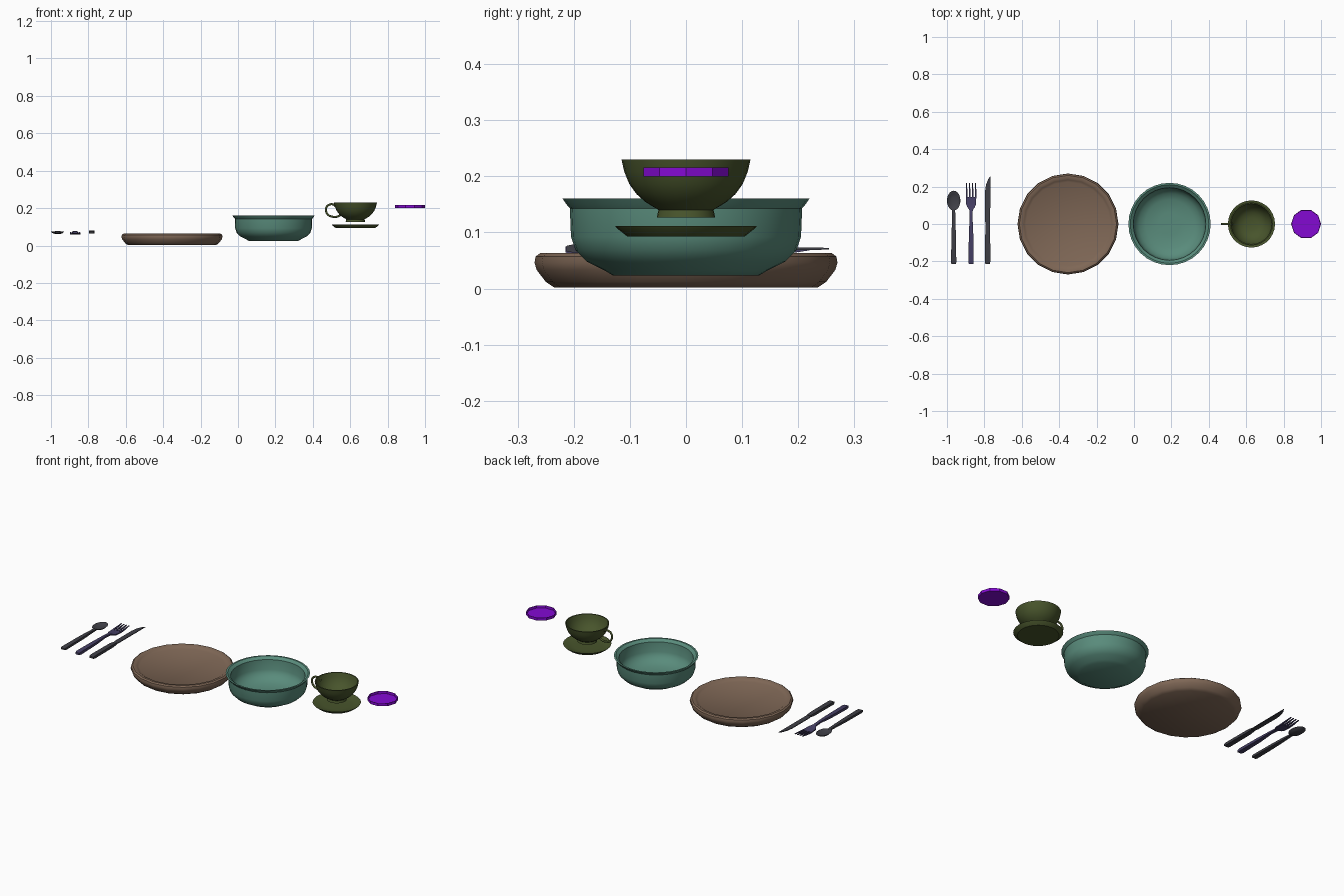
import bpy, bmesh, math


def material(name, rgb):
    m = bpy.data.materials.new(name)
    m.diffuse_color = (*rgb, 1)
    return m


CLAY = material("clay", (0.21, 0.135, 0.092))
TEAL = material("teal", (0.10, 0.26, 0.20))
OLIVE = material("olive", (0.065, 0.09, 0.025))
PURPLE = material("purple", (0.23, 0.003, 0.65))
STEEL = material("steel", (0.05, 0.05, 0.062))
BLUED = material("blued", (0.06, 0.05, 0.13))


def finish(name, bm, mat, angle=35):
    bmesh.ops.recalc_face_normals(bm, faces=bm.faces)
    me = bpy.data.meshes.new(name)
    bm.to_mesh(me)
    bm.free()
    me.shade_smooth()
    me.set_sharp_from_angle(angle=math.radians(angle))
    me.materials.append(mat)
    ob = bpy.data.objects.new(name, me)
    bpy.context.collection.objects.link(ob)
    return ob


def lathe(name, profile, sides, mat, x, y=0, sx=1, sy=1, angle=35):
    """Spin (radius, z) points, closing both ends with flat caps."""
    bm = bmesh.new()
    rings = []
    for r, z in profile:
        rings.append([bm.verts.new((x + sx * r * math.cos(2 * math.pi * i / sides),
                                    y + sy * r * math.sin(2 * math.pi * i / sides), z))
                      for i in range(sides)])
    for a, b in zip(rings, rings[1:]):
        for i in range(sides):
            j = (i + 1) % sides
            bm.faces.new((a[i], a[j], b[j], b[i]))
    bm.faces.new(rings[0])
    bm.faces.new(rings[-1])
    return finish(name, bm, mat, angle)


def strip(name, sections, mat):
    """Loft a rectangular bar through (y, x_left, x_right, z_low, z_high)."""
    bm = bmesh.new()
    rings = [[bm.verts.new(p) for p in ((l, y, lo), (r, y, lo), (r, y, hi), (l, y, hi))]
             for y, l, r, lo, hi in sections]
    for a, b in zip(rings, rings[1:]):
        for i in range(4):
            j = (i + 1) % 4
            bm.faces.new((a[i], a[j], b[j], b[i]))
    bm.faces.new(rings[0])
    bm.faces.new(rings[-1])
    return finish(name, bm, mat)


def around(x, rows):
    return [(y, x - w, x + w, lo, hi) for y, w, lo, hi in rows]


# Plate with a rounded outer wall
lathe("plate", [(0.235, 0.002), (0.25, 0.012), (0.266, 0.033), (0.27, 0.046),
                (0.268, 0.057), (0.26, 0.063), (0.245, 0.062), (0.236, 0.056),
                (0.225, 0.05)], 20, CLAY, -0.353)

# Deep bowl with a flared lip
lathe("bowl", [(0.13, 0.023), (0.145, 0.032), (0.177, 0.048), (0.197, 0.068),
               (0.205, 0.092), (0.207, 0.143), (0.213, 0.15), (0.22, 0.16),
               (0.21, 0.16), (0.194, 0.147), (0.19, 0.092), (0.182, 0.072),
               (0.163, 0.054), (0.13, 0.038), (0.06, 0.034)], 32, TEAL, 0.19)

# Saucer
lathe("saucer", [(0.105, 0.093), (0.124, 0.108), (0.126, 0.111), (0.121, 0.111),
                 (0.1, 0.101), (0.07, 0.099)], 28, OLIVE, 0.628)

# Cup on a small foot
lathe("cup", [(0.052, 0.127), (0.049, 0.14), (0.072, 0.154), (0.088, 0.168),
              (0.101, 0.186), (0.11, 0.208), (0.115, 0.23), (0.109, 0.23),
              (0.103, 0.208), (0.094, 0.188), (0.08, 0.17), (0.063, 0.157),
              (0.035, 0.148)], 28, OLIVE, 0.628)

# Cup handle swept along a loop
curve = bpy.data.curves.new("cup_handle", 'CURVE')
curve.dimensions = '3D'
curve.bevel_depth = 0.0055
curve.bevel_resolution = 2
curve.resolution_u = 4
curve.use_fill_caps = True
path = [(0.527, 0.205), (0.51, 0.219), (0.49, 0.219), (0.473, 0.205), (0.471, 0.184),
        (0.483, 0.163), (0.505, 0.154), (0.53, 0.154), (0.548, 0.163)]
spline = curve.splines.new('BEZIER')
spline.bezier_points.add(len(path) - 1)
for p, (x, z) in zip(spline.bezier_points, path):
    p.co = (x, 0, z)
    p.handle_left_type = p.handle_right_type = 'AUTO'
curve.materials.append(OLIVE)
bpy.context.collection.objects.link(bpy.data.objects.new("cup_handle", curve))

# Shallow ten-sided dish
lathe("small_dish", [(0.08, 0.2), (0.08, 0.216), (0.078, 0.216), (0.077, 0.202)],
      10, PURPLE, 0.92, angle=20)

# Spoon
lathe("spoon_bowl", [(0.4, 0.062), (0.75, 0.066), (1, 0.075), (0.92, 0.075),
                     (0.7, 0.069), (0.35, 0.065)], 20, STEEL, -0.964, 0.125, 0.036, 0.053)
strip("spoon_handle", around(-0.964, [
    (-0.213, 0.013, 0.067, 0.075), (-0.2, 0.014, 0.065, 0.078), (-0.06, 0.012, 0.065, 0.078),
    (0.02, 0.009, 0.066, 0.078), (0.08, 0.008, 0.068, 0.075)]), STEEL)

# Fork: handle, spread head, four tines
FX = -0.871
strip("fork_handle", around(FX, [
    (-0.215, 0.012, 0.064, 0.075), (-0.2, 0.014, 0.062, 0.078), (-0.06, 0.012, 0.064, 0.078),
    (0.03, 0.008, 0.068, 0.078), (0.075, 0.009, 0.066, 0.074), (0.09, 0.02, 0.062, 0.069),
    (0.105, 0.026, 0.06, 0.066), (0.145, 0.028, 0.059, 0.065)]), BLUED)
for i in range(4):
    strip(f"fork_tine_{i + 1}", around(FX - 0.024 + 0.016 * i, [
        (0.14, 0.0045, 0.059, 0.065), (0.18, 0.004, 0.062, 0.068),
        (0.22, 0.002, 0.068, 0.072)]), BLUED)

# Knife: thick handle, thin blade with a slanted tip
strip("knife_handle", [
    (-0.213, -0.795, -0.77, 0.066, 0.076), (-0.2, -0.797, -0.768, 0.064, 0.079),
    (-0.03, -0.795, -0.769, 0.064, 0.079), (0.0, -0.792, -0.77, 0.067, 0.076)], STEEL)
strip("knife_blade", [
    (-0.005, -0.792, -0.77, 0.069, 0.074), (0.02, -0.797, -0.769, 0.069, 0.073),
    (0.17, -0.797, -0.768, 0.069, 0.073), (0.21, -0.791, -0.768, 0.069, 0.073),
    (0.24, -0.779, -0.768, 0.069, 0.073), (0.255, -0.769, -0.767, 0.07, 0.072)], STEEL)
